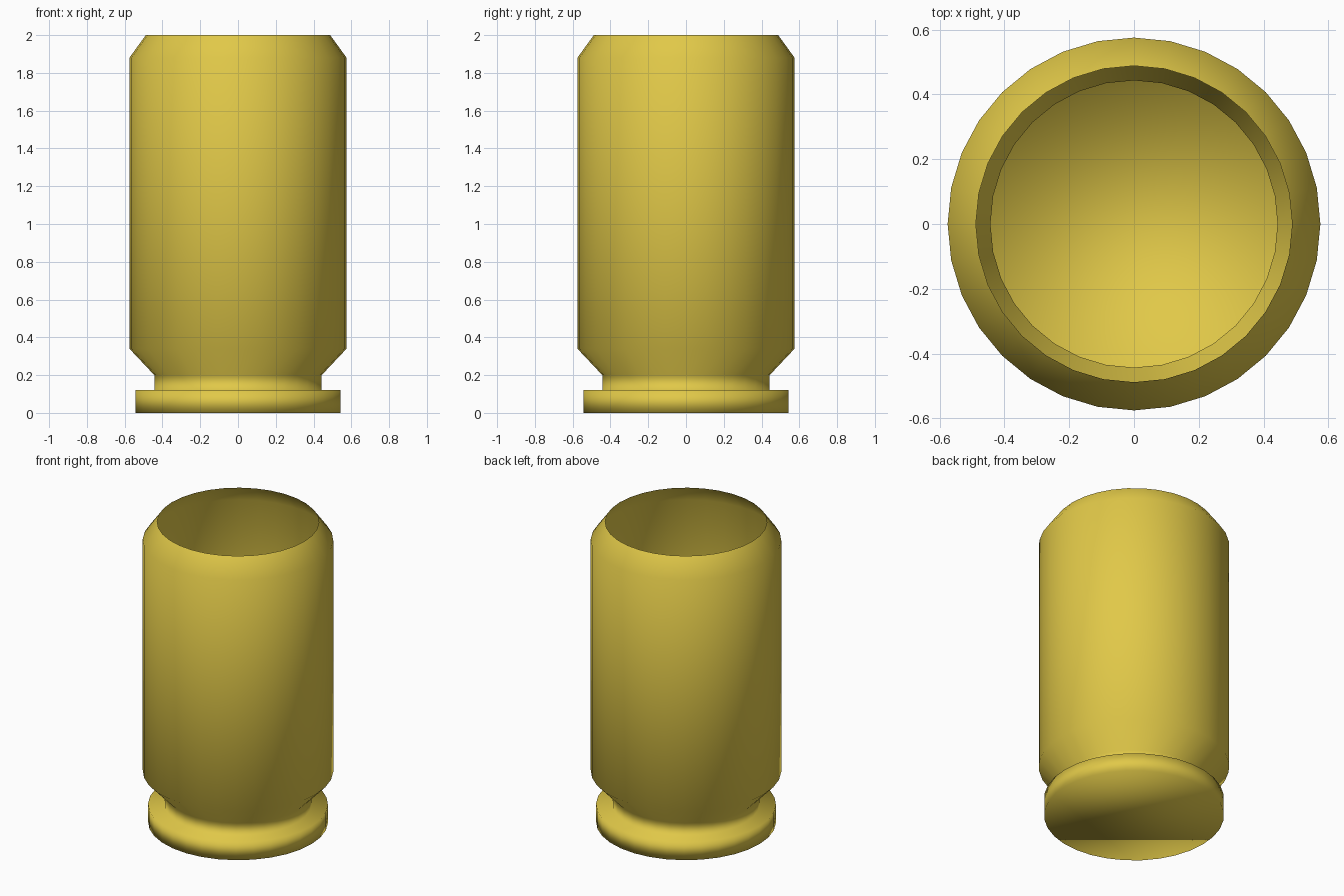
import bpy, bmesh
from math import cos, sin, tau

if "Cube" in bpy.data.objects:
    bpy.data.objects.remove(bpy.data.objects["Cube"])

SIDES = 32

# Outer profile from the base up to the open mouth: (radius, height)
PROFILE = [(0.543, 0.0), (0.543, 0.12), (0.443, 0.12), (0.443, 0.20),
           (0.575, 0.34), (0.575, 1.88), (0.488, 2.0)]


def ring(bm, radius, z):
    return [bm.verts.new((radius * cos(tau * i / SIDES),
                          radius * sin(tau * i / SIDES), z)) for i in range(SIDES)]


bm = bmesh.new()
rings = [ring(bm, r, z) for r, z in PROFILE]

# Base cap
bm.faces.new(rings[0][::-1])

# Rim, groove, wall and tapered mouth as one thin shell
for low, high in zip(rings, rings[1:]):
    for i in range(SIDES):
        j = (i + 1) % SIDES
        bm.faces.new((low[i], low[j], high[j], high[i]))

for face in bm.faces:
    face.smooth = True

mesh = bpy.data.meshes.new("casing")
bm.to_mesh(mesh)
bm.free()
casing = bpy.data.objects.new("casing", mesh)
bpy.context.collection.objects.link(casing)

# Brass colour
brass = bpy.data.materials.new("brass")
brass.diffuse_color = (0.75, 0.58, 0.065, 1.0)
brass.use_nodes = True
brass.node_tree.nodes["Principled BSDF"].inputs["Base Color"].default_value = brass.diffuse_color
mesh.materials.append(brass)
